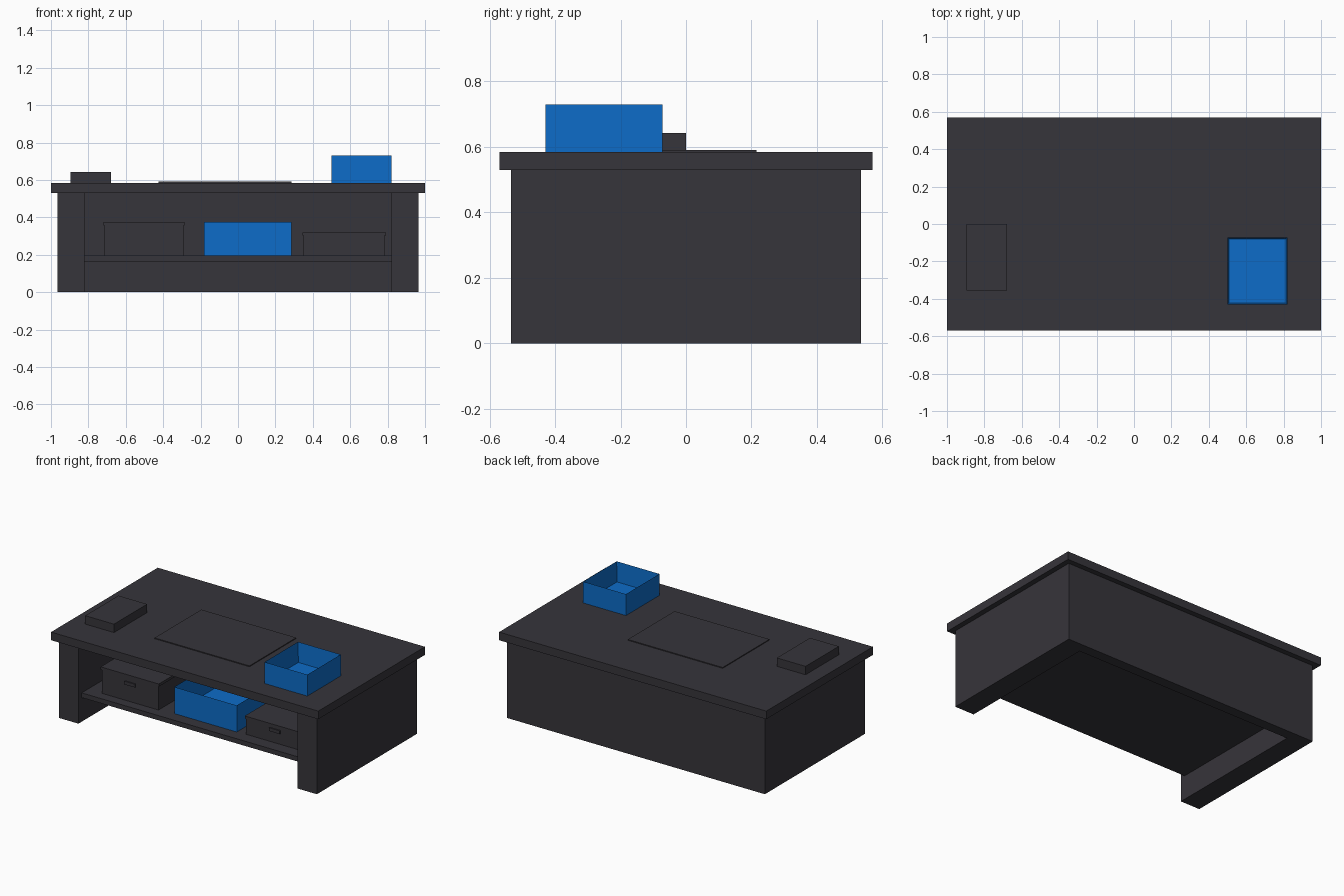
import bpy, bmesh
from mathutils import Vector

if "Cube" in bpy.data.objects:
    bpy.data.objects.remove(bpy.data.objects["Cube"])


def make_material(name, rgb):
    mat = bpy.data.materials.new(name)
    mat.use_nodes = True
    mat.diffuse_color = (*rgb, 1)
    mat.node_tree.nodes["Principled BSDF"].inputs["Base Color"].default_value = (*rgb, 1)
    return mat


charcoal = make_material("charcoal", (0.037, 0.035, 0.043))
blue = make_material("blue", (0.004, 0.15, 0.578))


def finish(bm, name, mat):
    mesh = bpy.data.meshes.new(name)
    bm.to_mesh(mesh)
    bm.free()
    obj = bpy.data.objects.new(name, mesh)
    obj.data.materials.append(mat)
    bpy.context.scene.collection.objects.link(obj)
    return obj


def box_mesh(x, y, z):
    """Box from (low, high) ranges on each axis."""
    bm = bmesh.new()
    bmesh.ops.create_cube(bm, size=1)
    for v in bm.verts:
        v.co = Vector([(lo + hi) / 2 + c * (hi - lo) for c, (lo, hi) in zip(v.co, (x, y, z))])
    return bm


def box(name, x, y, z, mat=charcoal):
    return finish(box_mesh(x, y, z), name, mat)


def tray(name, x, y, z, wall):
    """Open tray: inset the top face and push it down to the floor."""
    bm = box_mesh(x, y, z)
    top = max(bm.faces, key=lambda f: f.calc_center_median().z)
    bmesh.ops.inset_region(bm, faces=[top], thickness=wall)
    for v in top.verts:
        v.co.z = z[0] + wall
    return finish(bm, name, blue)


def storage_box(name, x, y, z):
    """Closed box with a slightly overhanging lid and a thin front handle."""
    lip, lid = 0.006, 0.018
    box(name + "_body", (x[0] + lip, x[1] - lip), (y[0] + lip, y[1] - lip), (z[0], z[1] - lid))
    box(name + "_lid", x, y, (z[1] - lid, z[1]))
    cx, cz = sum(x) / 2, z[0] + 0.67 * (z[1] - z[0])
    box(name + "_handle", (cx - 0.04, cx + 0.04), (y[0] - 0.002, y[0] + lip), (cz - 0.011, cz + 0.011))


# Desk carcass
box("table_top", (-1, 1), (-0.57, 0.57), (0.53, 0.585))
for side, s in (("left", 1), ("right", -1)):
    box(side + "_side_panel", sorted((s * 0.82, s * 0.965)), (-0.535, 0.535), (0, 0.53))
box("back_panel", (-0.82, 0.82), (0.465, 0.535), (0, 0.53))
box("shelf", (-0.82, 0.82), (-0.5, 0.465), (0.163, 0.195))

# Things on the shelf
storage_box("tall_storage_box", (-0.72, -0.285), (-0.44, 0.12), (0.195, 0.375))
storage_box("low_storage_box", (0.345, 0.79), (-0.42, 0.12), (0.195, 0.32))
tray("shelf_tray", (-0.183, 0.285), (-0.42, 0.12), (0.195, 0.375), 0.012)

# Things on the table top
tray("top_tray", (0.5, 0.82), (-0.43, -0.072), (0.585, 0.73), 0.01)
box("small_box", (-0.895, -0.68), (-0.355, 0), (0.585, 0.642))
box("desk_mat", (-0.425, 0.285), (-0.285, 0.215), (0.585, 0.591))
